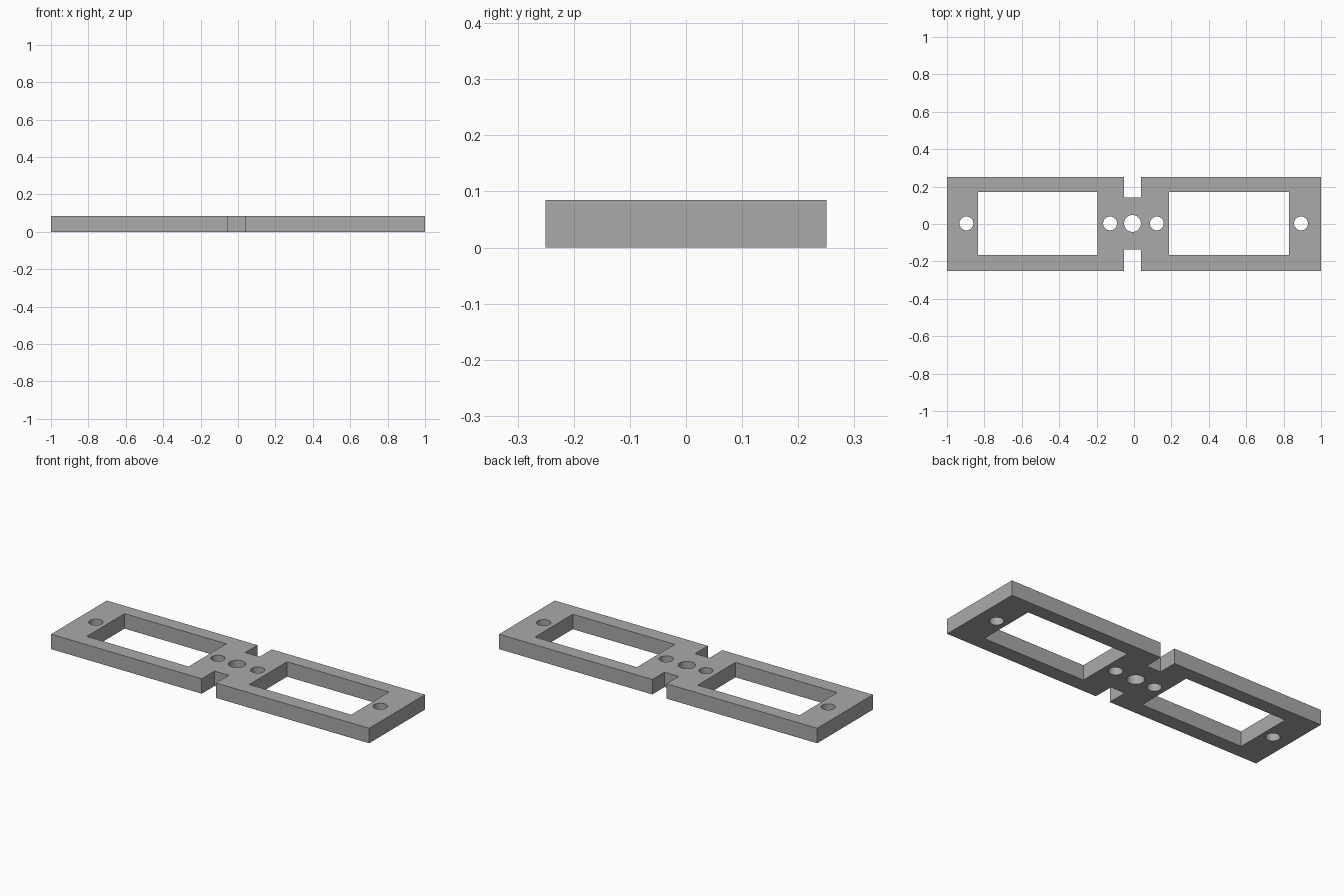
import bpy
import bmesh
from mathutils import Matrix

HEIGHT = 0.085
HOLE_Y = 0.003

cube = bpy.data.objects.get("Cube")
if cube:
    bpy.data.objects.remove(cube, do_unlink=True)

grey = bpy.data.materials.new("plain grey")
grey.use_nodes = True
colour = (0.40, 0.40, 0.40, 1)
grey.diffuse_color = colour
grey.node_tree.nodes["Principled BSDF"].inputs["Base Color"].default_value = colour


def add_box(bm, x0, x1, y0, y1, z0, z1):
    centre = Matrix.Translation(((x0 + x1) / 2, (y0 + y1) / 2, (z0 + z1) / 2))
    size = Matrix.Diagonal((x1 - x0, y1 - y0, z1 - z0, 1))
    bmesh.ops.create_cube(bm, size=1, matrix=centre @ size)


def add_hole(bm, x, radius):
    bmesh.ops.create_cone(bm, cap_ends=True, segments=48, radius1=radius, radius2=radius,
                          depth=HEIGHT * 3, matrix=Matrix.Translation((x, HOLE_Y, HEIGHT / 2)))


def make_object(name, bm):
    mesh = bpy.data.meshes.new(name)
    bm.to_mesh(mesh)
    bm.free()
    mesh.materials.append(grey)
    obj = bpy.data.objects.new(name, mesh)
    bpy.context.collection.objects.link(obj)
    return obj


# Flat mounting plate
bm = bmesh.new()
add_box(bm, -1, 1, -0.25, 0.25, 0, HEIGHT)
plate = make_object("mounting_plate", bm)

# Cutters: two windows, two waist notches, screw holes and centre hole
bm = bmesh.new()
low, high = -HEIGHT, HEIGHT * 2
for x0, x1 in ((-0.834, -0.194), (0.188, 0.829)):
    add_box(bm, x0, x1, -0.167, 0.172, low, high)
for y0, y1 in ((-0.4, -0.135), (0.141, 0.4)):
    add_box(bm, -0.053, 0.037, y0, y1, low, high)
for x in (-0.896, -0.128, 0.122, 0.893):
    add_hole(bm, x, 0.037)
add_hole(bm, -0.008, 0.045)
cutter = make_object("opening_cutters", bm)
cutter.hide_render = True

# Cut the openings and keep only the finished plate
cut = plate.modifiers.new("openings", "BOOLEAN")
cut.operation = "DIFFERENCE"
cut.solver = "EXACT"
cut.object = cutter
bpy.ops.object.select_all(action="DESELECT")
plate.select_set(True)
bpy.context.view_layer.objects.active = plate
bpy.ops.object.modifier_apply(modifier=cut.name)
bpy.data.objects.remove(cutter, do_unlink=True)

# Smooth hole walls, sharp edges elsewhere
bpy.ops.object.shade_smooth_by_angle(angle=0.5)
